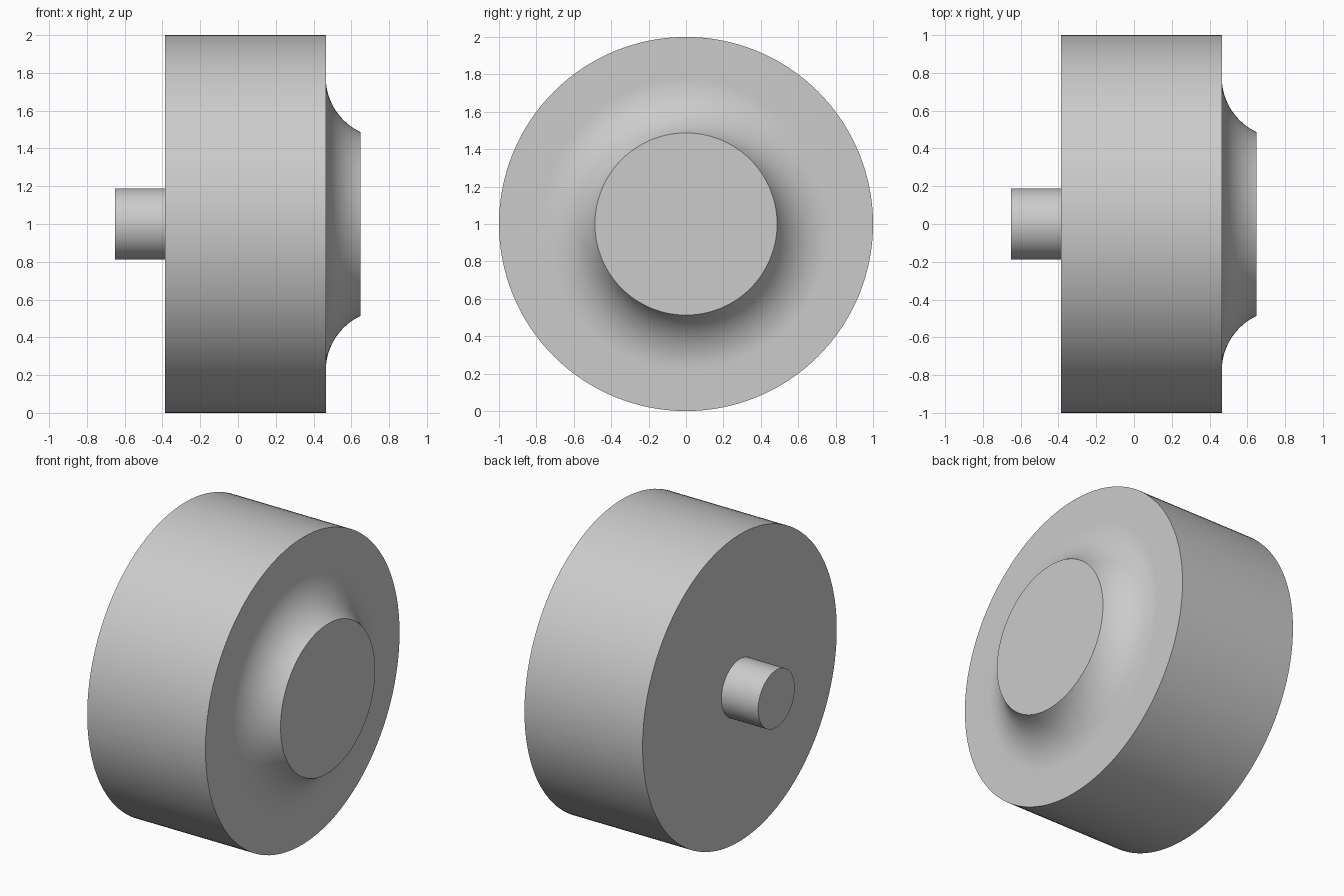
import bpy, bmesh, math

cube = bpy.data.objects.get("Cube")
if cube:
    bpy.data.objects.remove(cube, do_unlink=True)

SEGMENTS = 128
AXIS_Z = 1.0

grey = bpy.data.materials.new("plain_grey")
grey.use_nodes = True
colour = (0.6, 0.6, 0.6, 1)
grey.diffuse_color = colour
grey.node_tree.nodes["Principled BSDF"].inputs["Base Color"].default_value = colour


def lathe(name, profile):
    """Revolve (x, radius) points around the x axis; the ends sit on the axis."""
    bm = bmesh.new()
    verts = [bm.verts.new((x, 0, r)) for x, r in profile]
    edges = [bm.edges.new(pair) for pair in zip(verts, verts[1:])]
    bmesh.ops.spin(bm, geom=verts + edges, cent=(0, 0, 0), axis=(1, 0, 0),
                   angle=math.tau, steps=SEGMENTS, use_duplicate=False)
    bmesh.ops.remove_doubles(bm, verts=bm.verts, dist=0.0001)
    bmesh.ops.recalc_face_normals(bm, faces=bm.faces)
    mesh = bpy.data.meshes.new(name)
    bm.to_mesh(mesh)
    bm.free()
    mesh.materials.append(grey)
    obj = bpy.data.objects.new(name, mesh)
    obj.location.z = AXIS_Z
    bpy.context.collection.objects.link(obj)
    bpy.ops.object.select_all(action="DESELECT")
    obj.select_set(True)
    bpy.context.view_layer.objects.active = obj
    bpy.ops.object.shade_smooth_by_angle(angle=math.radians(30))
    return obj


# Drum with a raised hub that flares into the face through a concave fillet
BACK, FACE, HUB_END = -0.387, 0.465, 0.648
HUB_RADIUS, FILLET = 0.487, 0.32
sweep = math.acos(1 - (HUB_END - FACE) / FILLET)
fillet_start = HUB_RADIUS + FILLET * math.sin(sweep)
steps = 20
fillet = []
for i in range(steps + 1):
    t = sweep * i / steps
    fillet.append((FACE + FILLET * (1 - math.cos(t)),
                   fillet_start - FILLET * math.sin(t)))
lathe("drum", [(BACK, 0), (BACK, 1), (FACE, 1)] + fillet + [(HUB_END, 0)])

# Short shaft on the opposite face
SHAFT_END, SHAFT_RADIUS = -0.652, 0.188
lathe("shaft", [(SHAFT_END, 0), (SHAFT_END, SHAFT_RADIUS),
                (BACK, SHAFT_RADIUS), (BACK, 0)])
